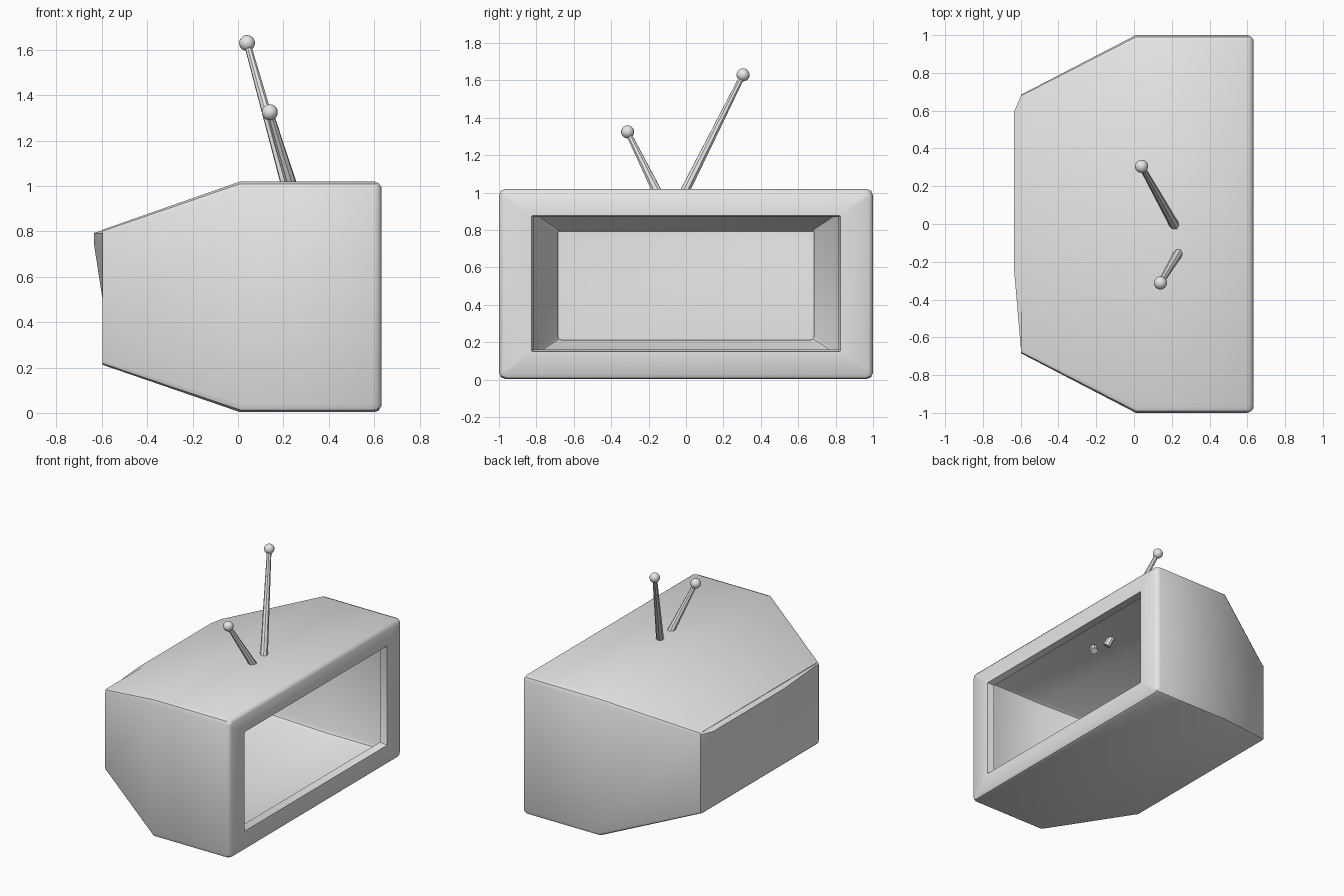
import bpy
import bmesh
from math import cos, sin, pi, radians
from mathutils import Vector

cube = bpy.data.objects.get("Cube")
if cube:
    bpy.data.objects.remove(cube, do_unlink=True)

grey = bpy.data.materials.new("light_grey")
grey.use_nodes = True
grey.diffuse_color = (0.8, 0.8, 0.8, 1)
grey.node_tree.nodes["Principled BSDF"].inputs["Base Color"].default_value = (0.8, 0.8, 0.8, 1)


def finish(name, bm, angle=35):
    mesh = bpy.data.meshes.new(name)
    bm.to_mesh(mesh)
    bm.free()
    mesh.materials.append(grey)
    obj = bpy.data.objects.new(name, mesh)
    bpy.context.collection.objects.link(obj)
    bpy.ops.object.select_all(action="DESELECT")
    obj.select_set(True)
    bpy.context.view_layer.objects.active = obj
    bpy.ops.object.shade_smooth_by_angle(angle=radians(angle))
    return obj


def ring(bm, x, half_y, z0, z1, r):
    """Rounded rectangle across x, counter-clockwise seen from +x."""
    verts = []
    corners = [(half_y - r, z1 - r), (r - half_y, z1 - r),
               (r - half_y, z0 + r), (half_y - r, z0 + r)]
    for quarter, (cy, cz) in enumerate(corners):
        for step in range(3):
            a = (quarter + step / 2) * pi / 2
            verts.append(bm.verts.new((x, cy + r * cos(a), cz + r * sin(a))))
    return verts


# Cabinet: hollow shell from the screen rim, round the front, to the back
bm = bmesh.new()
sections = [
    (0.58, 0.815, 0.162, 0.87, 0.004),
    (0.632, 0.825, 0.15, 0.877, 0.004),
    (0.632, 0.975, 0.03, 0.995, 0.02),
    (0.62, 0.992, 0.01, 1.012, 0.03),
    (0.60, 1.0, 0.003, 1.02, 0.035),
    (0.01, 1.0, 0.003, 1.02, 0.035),
    (-0.597, 0.685, 0.212, 0.807, 0.02),
]
rings = [ring(bm, *s) for s in sections]
for a, b in zip(rings, rings[1:]):
    for i in range(len(a)):
        j = (i + 1) % len(a)
        bm.faces.new((a[i], b[i], b[j], a[j]))
finish("cabinet", bm)

# Back panel with a shallow bulge along its upper part
bm = bmesh.new()
ys = (-0.682, -0.24, 0.594, 0.682)
zs = (0.214, 0.5, 0.744, 0.793, 0.805)
grid = []
for row, z in enumerate(zs):
    grid.append([bm.verts.new((-0.635 if row in (2, 3) and col in (1, 2) else -0.597, y, z))
                 for col, y in enumerate(ys)])
for low, high in zip(grid, grid[1:]):
    for c in range(len(ys) - 1):
        bm.faces.new((low[c], high[c], high[c + 1], low[c + 1]))
finish("back_panel", bm)


# Antennas: tapered rods, poking slightly through the roof, with ball tips
def antenna(name, base, tip):
    base, tip = Vector(base), Vector(tip)
    axis = tip - base
    bm = bmesh.new()
    bmesh.ops.create_cone(bm, cap_ends=True, segments=8, radius1=0.027,
                          radius2=0.015, depth=axis.length)
    rod = finish(name + "_rod", bm, 30)
    rod.location = (base + tip) / 2
    rod.rotation_euler = axis.to_track_quat("Z", "Y").to_euler()
    bm = bmesh.new()
    bmesh.ops.create_uvsphere(bm, u_segments=16, v_segments=10, radius=0.035)
    finish(name + "_ball", bm).location = tip


antenna("tall_antenna", (0.225, -0.025, 0.97), (0.04, 0.305, 1.63))
antenna("short_antenna", (0.245, -0.137, 0.97), (0.14, -0.312, 1.325))
